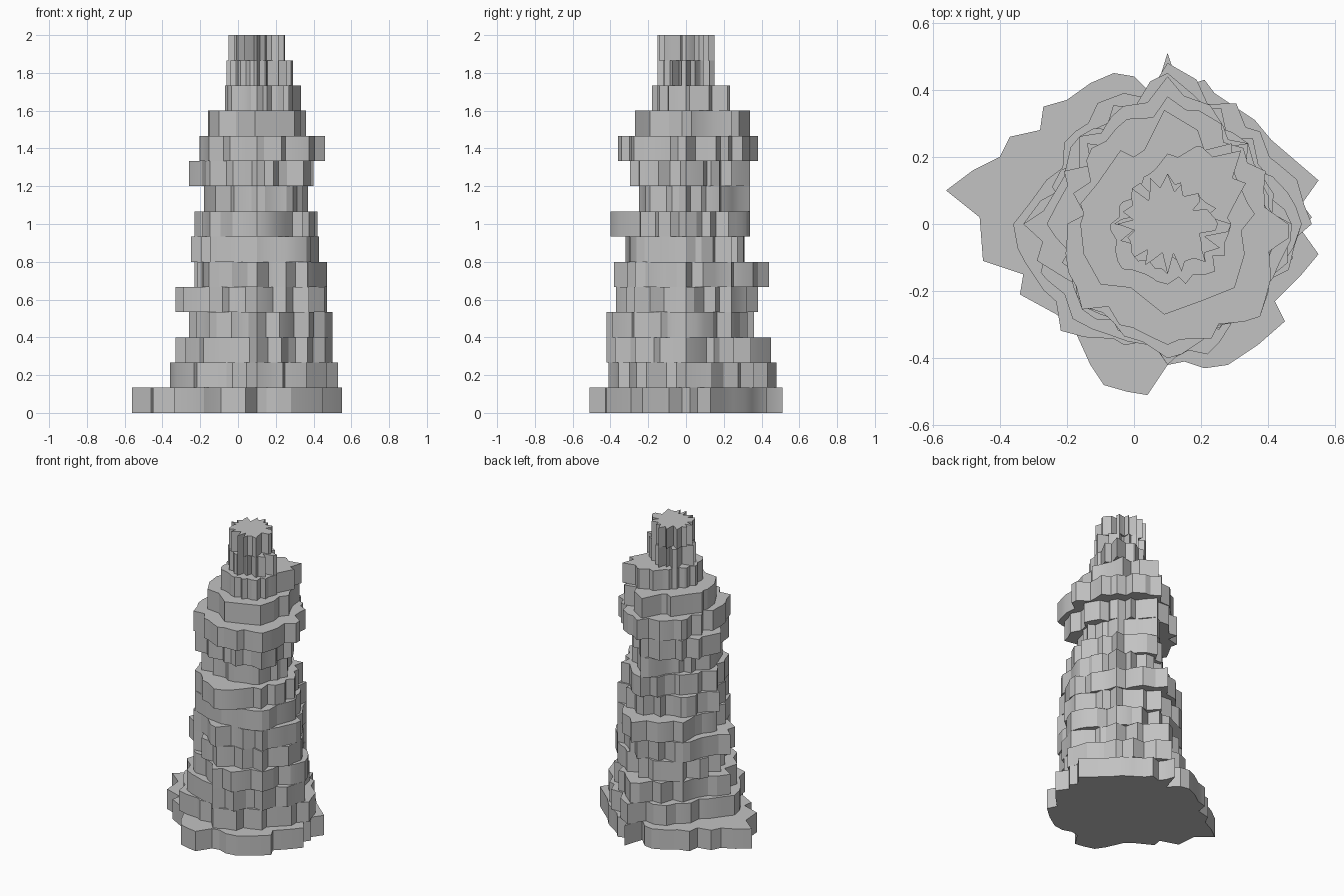
import bpy
import bmesh
import math
import random
from mathutils import Vector

random.seed(7)

cube = bpy.data.objects.get("Cube")
if cube:
    bpy.data.objects.remove(cube, do_unlink=True)

TIER_HEIGHT = 2 / 15
AXIS = Vector((0.1, 0.0))
SECTOR = math.tau / 8

# One stone colour for the whole stack
STONE_COLOUR = (0.54, 0.54, 0.54, 1)
stone = bpy.data.materials.new("grey stone")
stone.use_nodes = True
stone.diffuse_color = STONE_COLOUR
stone.node_tree.nodes["Principled BSDF"].inputs["Base Color"].default_value = STONE_COLOUR

# Ragged footprint of the foundation slab, in hundredths
FOUNDATION = [
    (-56, 10), (-48, 16), (-40, 20), (-37, 26), (-28, 28), (-27, 35), (-20, 37),
    (-13, 42), (-6, 45), (0, 44), (6, 38), (10, 51), (12, 45), (15, 41), (21, 43),
    (24, 39), (30, 35), (36, 31), (41, 25), (48, 19), (55, 13), (50, 6), (53, 2),
    (50, -2), (55, -9), (50, -15), (42, -23), (45, -29), (37, -36), (28, -42),
    (21, -43), (15, -41), (10, -42), (4, -51), (-2, -50), (-9, -48), (-13, -42),
    (-18, -31), (-23, -27), (-34, -21), (-33, -15), (-45, -11), (-46, 2)]

# Footprint of the upper ledge, in hundredths
UPPER_LEDGE_TIER = 11
UPPER_LEDGE = [
    (-4, 22), (0, 20), (3, 22), (9, 34), (19, 28), (21, 22), (29, 24), (30, 15),
    (34, 6), (36, 3), (32, -2), (33, -9), (30, -19), (20, -23), (9, -27),
    (-1, -19), (-10, -18), (-15, -9), (-16, 0), (-15, 3), (-16, 6), (-11, 12)]

# Reach of the other tiers from the axis in eight directions,
# counter-clockwise from +x, in hundredths
REACH = {
    1: (43, 39, 48, 39, 46, 45, 41, 37),
    2: (40, 36, 45, 37, 43, 40, 42, 38),
    3: (40, 34, 36, 37, 36, 36, 42, 39),
    4: (37, 34, 38, 37, 43, 36, 37, 39),
    5: (37, 34, 44, 37, 33, 36, 38, 38),
    6: (33, 34, 31, 29, 35, 35, 32, 37),
    7: (32, 32, 34, 25, 33, 35, 40, 34),
    8: (27, 25, 34, 22, 28, 31, 25, 27),
    9: (30, 25, 34, 34, 36, 35, 29, 35),
    10: (36, 32, 38, 32, 30, 36, 36, 39),
    12: (19, 31, 21, 15, 17, 19, 18, 20),
    13: (19, 13, 15, 15, 16, 14, 15, 16),
    14: (15, 13, 15, 15, 15, 14, 15, 16)}


def ragged_outline(reach, depth):
    """Radial outline touching its reach once per sector, notched in between."""
    outline = []
    steps = 5
    for sector, here in enumerate(reach):
        following = reach[(sector + 1) % len(reach)]
        for step in range(steps):
            # The first corner of a sector is a full tip, the rest vary
            wobble = random.uniform(-0.35, 0.35) if step else 0.0
            blend = (step + wobble) / steps
            notch = random.uniform(0.0, depth) if step else 0.0
            radius = (here + (following - here) * blend) * (1 - notch) / 100
            angle = (sector + blend) * SECTOR
            outline.append(AXIS + Vector((math.cos(angle), math.sin(angle))) * radius)
    return outline


def traced(points):
    return [Vector((x / 100, y / 100)) for x, y in points]


def build_tier(name, outline, tier):
    """Extrude an outline into a flat-topped slab."""
    bm = bmesh.new()
    floor = [bm.verts.new((p.x, p.y, tier * TIER_HEIGHT)) for p in outline]
    base = bm.faces.new(floor)
    lifted = bmesh.ops.extrude_face_region(bm, geom=[base], use_keep_orig=True)
    top = [v for v in lifted["geom"] if isinstance(v, bmesh.types.BMVert)]
    bmesh.ops.translate(bm, verts=top, vec=(0, 0, TIER_HEIGHT))
    bmesh.ops.recalc_face_normals(bm, faces=bm.faces)
    mesh = bpy.data.meshes.new(name)
    bm.to_mesh(mesh)
    bm.free()
    mesh.materials.append(stone)
    slab = bpy.data.objects.new(name, mesh)
    bpy.context.collection.objects.link(slab)
    return slab


# Foundation and upper ledge, then the weathered tiers and splintered peak
slabs = [build_tier("foundation_slab", traced(FOUNDATION), 0),
         build_tier("upper_ledge", traced(UPPER_LEDGE), UPPER_LEDGE_TIER)]
for tier, reach in REACH.items():
    depth = 0.42 if tier >= 13 else 0.18
    slabs.append(build_tier(f"rock_tier_{tier}", ragged_outline(reach, depth), tier))

# Soften only the broad curved walls
bpy.ops.object.select_all(action="DESELECT")
for slab in slabs:
    slab.select_set(True)
bpy.context.view_layer.objects.active = slabs[0]
bpy.ops.object.shade_smooth_by_angle(angle=math.radians(20))
